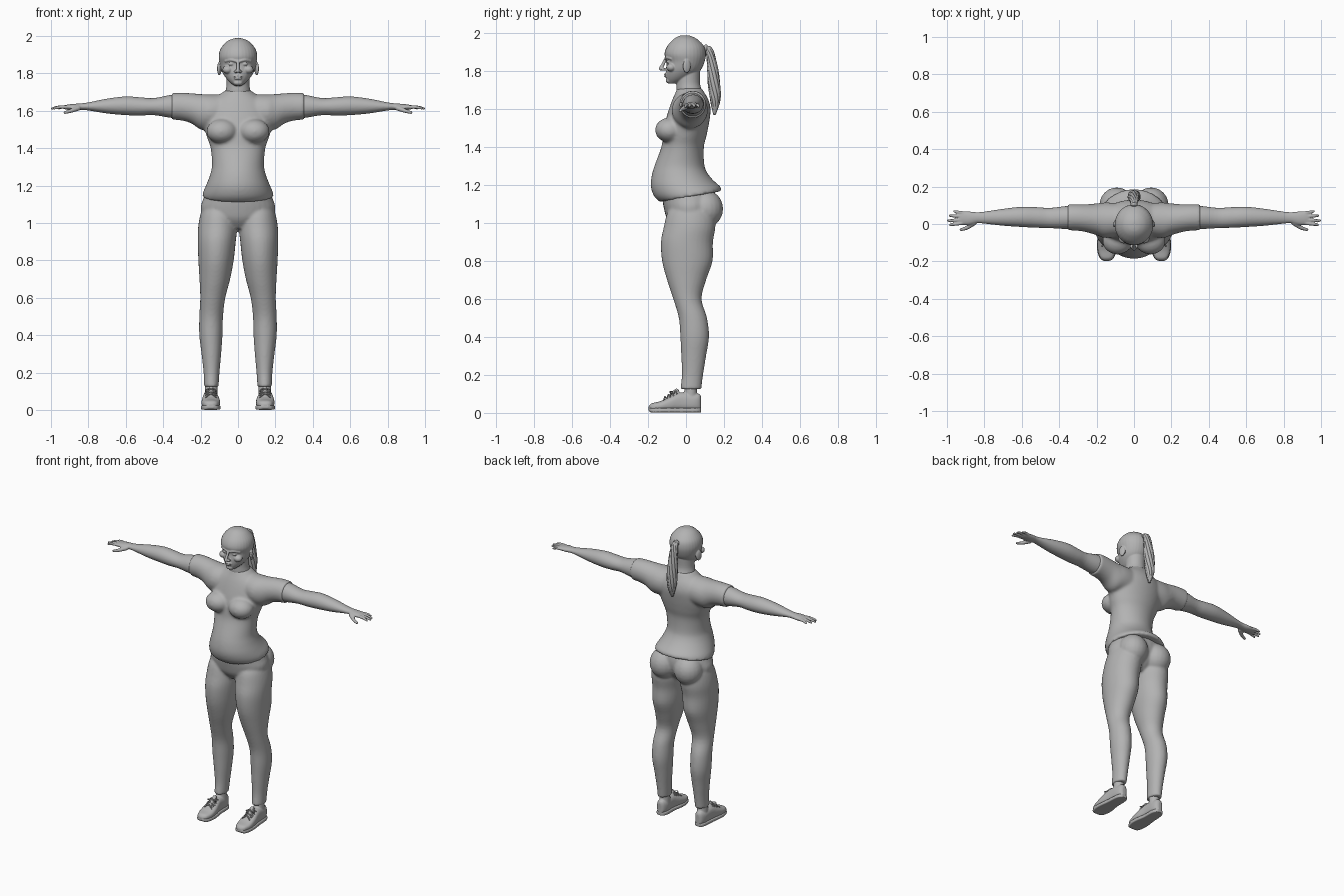
import bpy, bmesh, math
from mathutils import Vector, Matrix

cube = bpy.data.objects.get("Cube")
if cube:
    bpy.data.objects.remove(cube)

grey = bpy.data.materials.new("plain_grey")
grey.use_nodes = True
grey.diffuse_color = (.45, .45, .45, 1)
grey.node_tree.nodes["Principled BSDF"].inputs["Base Color"].default_value = (.45, .45, .45, 1)


def refine(rows, steps=4):
    """Pass a smooth spline through rows of numbers."""
    out = []
    for i in range(len(rows) - 1):
        a, b, c, d = (rows[min(max(i + k, 0), len(rows) - 1)] for k in (-1, 0, 1, 2))
        for s in range(steps):
            t = s / steps
            out.append([.5 * (2 * q + (r - p) * t + (2 * p - 5 * q + 4 * r - s2) * t * t
                              + (3 * q - p - 3 * r + s2) * t ** 3)
                        for p, q, r, s2 in zip(a, b, c, d)])
    return out + [list(rows[-1])]


def skin_rings(bm, rings):
    """Bridge rings of points into a closed tube."""
    loops = [[bm.verts.new(p) for p in ring] for ring in rings]
    n = len(loops[0])
    for lo, hi in zip(loops, loops[1:]):
        for i in range(n):
            j = (i + 1) % n
            bm.faces.new((lo[i], lo[j], hi[j], hi[i]))
    bm.faces.new(loops[0])
    bm.faces.new(loops[-1])


def loft(bm, axis, rows, power=2, warp=None, n=32):
    """Rows are (position, low a, high a, low b, high b) along an axis."""
    main, ia, ib = {"X": (0, 2, 1), "Y": (1, 0, 2), "Z": (2, 0, 1)}[axis]
    rings = []
    for t, a0, a1, b0, b1 in refine(rows):
        ring = []
        for k in range(n):
            c, s = math.cos(math.tau * k / n), math.sin(math.tau * k / n)
            p = Vector()
            p[main] = t
            p[ia] = (a0 + a1) / 2 + (a1 - a0) / 2 * math.copysign(abs(c) ** (2 / power), c)
            p[ib] = (b0 + b1) / 2 + (b1 - b0) / 2 * math.copysign(abs(s) ** (2 / power), s)
            ring.append(warp(p) if warp else p)
        rings.append(ring)
    skin_rings(bm, rings)


def sym(rows):
    return [(t, -w, w, lo, hi) for t, w, lo, hi in rows]


def ball(bm, centre, radii, turn=0):
    m = Matrix.Translation(centre) @ Matrix.Rotation(turn, 4, "Z") @ Matrix.Diagonal((*radii, 1))
    bmesh.ops.create_uvsphere(bm, u_segments=20, v_segments=12, radius=1, matrix=m)


def tube(bm, rows, n=10):
    """Rows are (x, y, z, radius); the ends are rounded."""
    pts = refine(rows)
    rings = []
    for i, (x, y, z, r) in enumerate(pts):
        along = Vector(pts[min(i + 1, len(pts) - 1)][:3]) - Vector(pts[max(i - 1, 0)][:3])
        side = along.cross(Vector((.3, 1, .2))).normalized()
        up = along.cross(side).normalized()
        rings.append([Vector((x, y, z)) + r * (side * math.cos(math.tau * k / n)
                      + up * math.sin(math.tau * k / n)) for k in range(n)])
    skin_rings(bm, rings)
    for x, y, z, r in (rows[0], rows[-1]):
        ball(bm, (x, y, z), (r, r, r))


def mirror(bm):
    """Copy everything built so far to the other side."""
    geom = bmesh.ops.duplicate(bm, geom=bm.verts[:] + bm.edges[:] + bm.faces[:])["geom"]
    verts = [g for g in geom if isinstance(g, bmesh.types.BMVert)]
    bmesh.ops.scale(bm, vec=(-1, 1, 1), verts=verts)


def finish(name, bm, voxel=0, smooth=4):
    bmesh.ops.recalc_face_normals(bm, faces=bm.faces)
    mesh = bpy.data.meshes.new(name)
    bm.to_mesh(mesh)
    bm.free()
    mesh.materials.append(grey)
    mesh.polygons.foreach_set("use_smooth", [True] * len(mesh.polygons))
    ob = bpy.data.objects.new(name, mesh)
    bpy.context.collection.objects.link(ob)
    if voxel:
        fuse = ob.modifiers.new("fuse", "REMESH")
        fuse.mode, fuse.voxel_size, fuse.use_smooth_shade = "VOXEL", voxel, True
        soft = ob.modifiers.new("soften", "SMOOTH")
        soft.factor, soft.iterations = .5, smooth


# Shirt: sleeves, bust and torso, with a hem that rises at the back
def hem(p):
    p.z += p.y * .18 * min(max((1.3 - p.z) / .17, 0), 1)
    return p


bm = bmesh.new()
loft(bm, "X", [(.05, 1.5, 1.69, -.06, .11), (.15, 1.5, 1.688, -.075, .115),
               (.2, 1.5, 1.69, -.06, .11), (.25, 1.533, 1.694, -.045, .106),
               (.3, 1.548, 1.697, -.036, .106), (.355, 1.553, 1.695, -.034, .106)])
ball(bm, (.085, -.085, 1.49), (.085, .078, .066), -.25)
mirror(bm)
loft(bm, "Z", sym([(1.135, .19, -.137, .187), (1.165, .186, -.168, .182), (1.21, .168, -.185, .145),
                   (1.26, .149, -.18, .112), (1.31, .139, -.163, .096), (1.4, .146, -.13, .094),
                   (1.46, .166, -.122, .108), (1.53, .185, -.11, .122), (1.6, .18, -.09, .13),
                   (1.65, .15, -.072, .118), (1.69, .095, -.054, .095), (1.71, .068, -.048, .084)]),
     warp=hem, n=48)
finish("shirt", bm, .009, 6)

# Trousers: legs, buttocks and hips
bm = bmesh.new()
loft(bm, "Z", [(.125, .104, .181, -.03, .081), (.2, .099, .184, -.022, .09), (.3, .09, .195, -.025, .106),
               (.4, .083, .207, -.03, .121), (.5, .08, .207, -.038, .111), (.6, .068, .202, -.067, .082),
               (.7, .042, .206, -.1, .106), (.8, .023, .212, -.126, .14), (.9, .012, .215, -.132, .142),
               (.98, .004, .213, -.117, .155), (1.05, .01, .2, -.1, .15), (1.1, .02, .18, -.07, .13)])
ball(bm, (.092, .1, 1.075), (.094, .096, .1))
mirror(bm)
loft(bm, "Z", sym([(.97, .09, -.06, .08), (1.02, .18, -.1, .13), (1.08, .2, -.117, .155),
                   (1.13, .186, -.126, .158), (1.17, .172, -.138, .15)]))
finish("trousers", bm, .008, 5)

# Arms and hands
bm = bmesh.new()
loft(bm, "X", [(.3, 1.56, 1.685, -.025, .097), (.36, 1.563, 1.685, -.027, .096),
               (.45, 1.577, 1.668, -.022, .086), (.52, 1.575, 1.672, -.02, .09),
               (.6, 1.577, 1.677, -.016, .092), (.7, 1.586, 1.665, -.009, .081),
               (.8, 1.602, 1.645, .002, .066), (.84, 1.605, 1.64, .005, .063),
               (.88, 1.603, 1.637, -.005, .067), (.92, 1.607, 1.632, -.004, .068),
               (.935, 1.612, 1.628, .004, .06)])
for y, spread, start, tip in ((.004, -.009, .92, .983), (.022, -.004, .925, .994),
                              (.041, .003, .925, .984), (.059, .008, .915, .96)):
    mid = (start + tip) / 2
    tube(bm, [(start, y, 1.62, .01), (mid, y + spread / 2, 1.62, .009), (tip, y + spread, 1.613, .007)])
tube(bm, [(.855, .006, 1.614, .014), (.893, -.02, 1.6, .011), (.925, -.03, 1.591, .008)])
mirror(bm)
finish("arms_and_hands", bm, .0045, 3)

# Head: ears, eyes, brows and cheeks on both sides, then the central features
bm = bmesh.new()
ball(bm, (.1, .004, 1.826), (.01, .022, .036), .35)
ball(bm, (.037, -.091, 1.85), (.015, .013, .009))
ball(bm, (.055, -.078, 1.82), (.028, .026, .022))
ball(bm, (.013, -.119, 1.81), (.009, .012, .008))
tube(bm, [(.012, -.107, 1.866, .007), (.038, -.099, 1.872, .008), (.066, -.078, 1.866, .007)])
mirror(bm)
loft(bm, "Z", sym([(1.735, .02, -.092, -.045), (1.755, .046, -.102, .01), (1.78, .068, -.106, .05),
                   (1.81, .085, -.106, .08), (1.85, .096, -.102, .098), (1.89, .103, -.113, .105),
                   (1.93, .094, -.1, .096), (1.965, .066, -.07, .064), (1.983, .036, -.043, .032),
                   (1.989, .01, -.02, .01)]))
loft(bm, "Z", sym([(1.66, .075, -.04, .1), (1.7, .068, -.05, .084), (1.74, .061, -.05, .073),
                   (1.8, .062, -.05, .075)]))
tube(bm, [(0, -.105, 1.868, .008), (0, -.12, 1.838, .009), (0, -.132, 1.814, .011)])
for z, width in ((1.784, .025), (1.773, .021)):
    ball(bm, (0, -.104, z), (width, .012, .006))
ball(bm, (0, -.092, 1.75), (.024, .014, .014))
finish("head_and_neck", bm, .0035, 3)

# Ponytail of twisted strands, gathered in a hair tie
bm = bmesh.new()
path = refine([(.095, 1.925, .006), (.118, 1.92, .012), (.134, 1.86, .017), (.146, 1.75, .023),
               (.154, 1.65, .019), (.15, 1.575, .003)], 3)
strands = 9
for k in range(strands):
    rows = []
    for i, (y, z, spread) in enumerate(path):
        turn = math.tau * k / strands + i * .2
        thick = .004 + spread * .38
        rows.append((spread * math.cos(turn), y + spread * .9 * math.sin(turn), z, thick))
    tube(bm, rows, 8)
ball(bm, (0, .105, 1.922), (.02, .012, .02))
finish("ponytail", bm)

# Shoes: upper with ankle, sole and laces
outline = [(-.197, .13, .162), (-.182, .108, .183), (-.14, .094, .197), (-.09, .094, .197),
           (-.03, .104, .189), (.04, .106, .184), (.07, .116, .174), (.08, .13, .16)]
tops = (.034, .05, .06, .082, .108, .1, .1, .085)
bm = bmesh.new()
loft(bm, "Y", [(y, a + .003, b - .003, .01, top) for (y, a, b), top in zip(outline, tops)], 2.6)
tube(bm, [(.143, .025, .07, .034), (.143, .024, .14, .033)], 20)
tube(bm, [(.145, -.09, .075, .016), (.144, -.062, .1, .017), (.143, -.05, .115, .014)])
mirror(bm)
finish("shoe_uppers", bm, .005, 3)

bm = bmesh.new()
loft(bm, "Y", [(y, a, b, .012 if y < -.19 else .002, .026) for y, a, b in outline], 6)
mirror(bm)
finish("shoe_soles", bm, .004, 1)

bm = bmesh.new()
for i in range(4):
    y, z = -.11 + i * .018, .08 + i * .011
    for slant in (-.008, .008):
        tube(bm, [(.117, y - slant, z - .012, .003), (.145, y, z + .006, .003),
                  (.172, y + slant, z - .012, .003)], 6)
for side in (-1, 1):
    tube(bm, [(.145, -.07, .113, .003), (.145 + side * .02, -.085, .112, .003),
              (.145 + side * .028, -.075, .1, .003), (.145, -.068, .112, .003)], 6)
mirror(bm)
finish("shoe_laces", bm)
